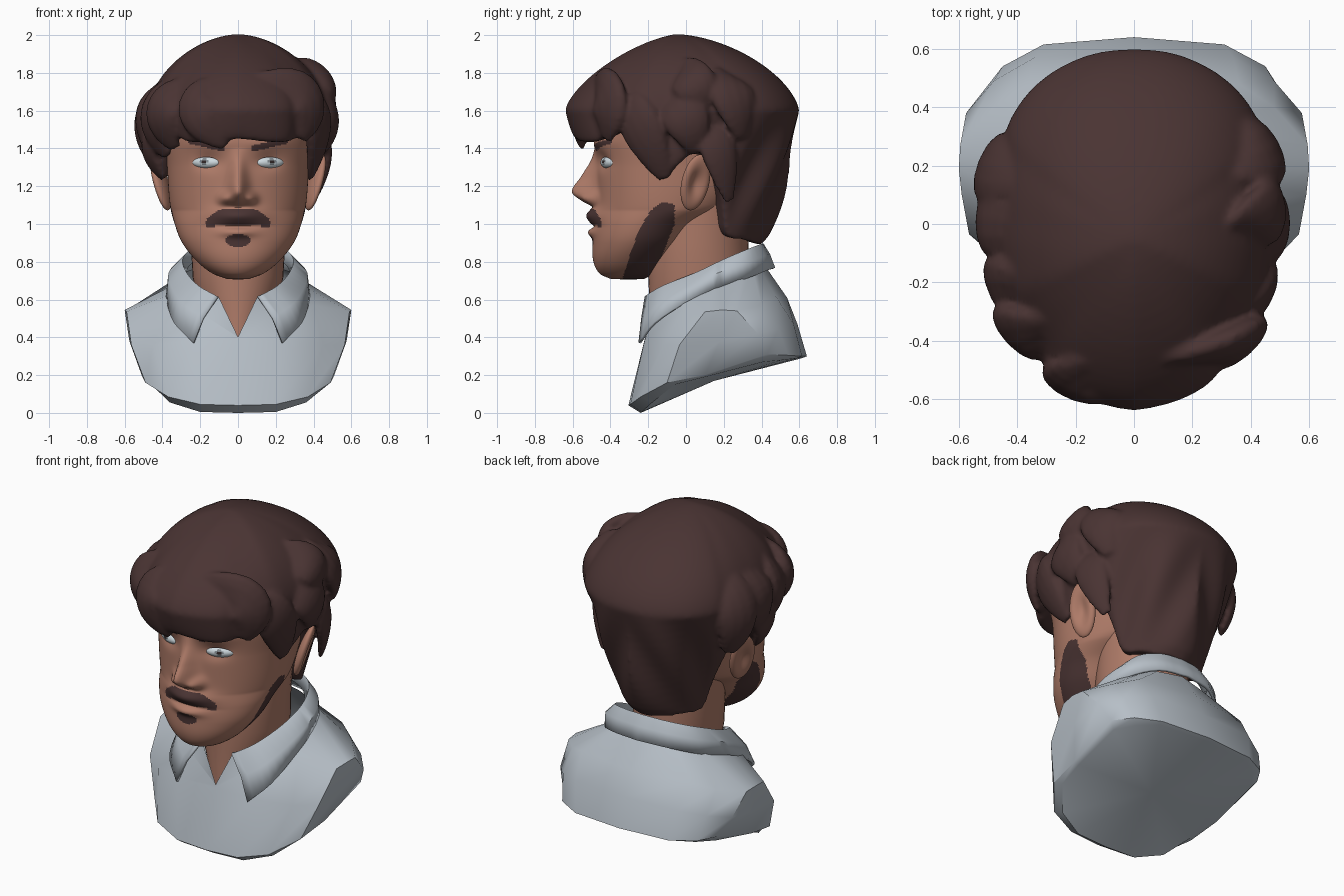
import bpy, bmesh, math
from mathutils import Vector, Matrix

if "Cube" in bpy.data.objects:
    bpy.data.objects.remove(bpy.data.objects["Cube"])

def material(name, *rgb):
    m = bpy.data.materials.new(name)
    m.diffuse_color = (*rgb, 1)
    m.use_nodes = True
    m.node_tree.nodes["Principled BSDF"].inputs["Base Color"].default_value = m.diffuse_color
    return m

SKIN = material("skin", .43, .20, .14)
HAIR = material("dark brown hair", .068, .034, .033)
SHIRT = material("pale grey shirt", .47, .52, .57)
WHITE = material("eye white", .62, .70, .74)
IRIS = material("grey iris", .22, .25, .27)
PUPIL = material("dark pupil", .03, .02, .02)

def finish(name, bm, mats, angle=40, rule=None):
    bmesh.ops.recalc_face_normals(bm, faces=bm.faces)
    for f in bm.faces:
        f.material_index = rule(f.calc_center_median()) if rule else 0
    me = bpy.data.meshes.new(name)
    bm.to_mesh(me)
    bm.free()
    ob = bpy.data.objects.new(name, me)
    bpy.context.collection.objects.link(ob)
    for m in mats:
        me.materials.append(m)
    bpy.ops.object.select_all(action='DESELECT')
    ob.select_set(True)
    bpy.context.view_layer.objects.active = ob
    bpy.ops.object.shade_smooth_by_angle(angle=math.radians(angle))
    return ob

def loft(rings, closed=True, start=None, end=None):
    """Skin a list of equal rings; start/end are optional closing points."""
    bm = bmesh.new()
    vs = [[bm.verts.new(p) for p in r] for r in rings]
    n = len(rings[0])
    pairs = [(i, (i + 1) % n) for i in range(n if closed else n - 1)]
    for a, b in zip(vs, vs[1:]):
        for i, j in pairs:
            bm.faces.new((a[i], a[j], b[j], b[i]))
    for point, ring in ((start, vs[0]), (end, vs[-1])):
        if point:
            c = bm.verts.new(point)
            for i, j in pairs:
                bm.faces.new((c, ring[i], ring[j]))
    return bm

def interp(table, t):
    """Smooth curve through rows of (key, values...)."""
    t = min(max(t, table[0][0]), table[-1][0])
    i = next(k for k in range(len(table) - 1) if t <= table[k + 1][0])
    p, a, b, q = (table[min(max(i + k, 0), len(table) - 1)] for k in (-1, 0, 1, 2))
    h = b[0] - a[0]
    k = (t - a[0]) / h
    out = []
    for c in range(1, len(a)):
        m0 = (b[c] - p[c]) / (b[0] - p[0]) * h
        m1 = (q[c] - a[c]) / (q[0] - a[0]) * h
        out.append(a[c] * (1 + 2 * k) * (1 - k) ** 2 + m0 * k * (1 - k) ** 2
                   + b[c] * k * k * (3 - 2 * k) + m1 * k * k * (k - 1))
    return out

# Shirt body: half rings from front centre to back centre, bottom to neck
torso = [
    [(0, -.24, 0), (.2, -.235, .005), (.36, -.18, .055), (.46, -.06, .15), (.48, .1, .19),
     (.49, .41, .27), (.42, .51, .28), (.31, .59, .29), (0, .615, .29)],
    [(0, -.305, .04), (.2, -.295, .045), (.37, -.24, .085), (.49, -.1, .16), (.51, .1, .2),
     (.52, .43, .31), (.45, .54, .305), (.31, .615, .30), (0, .64, .30)],
    [(0, -.22, .385), (.25, -.22, .38), (.45, -.12, .36), (.565, -.035, .36), (.575, .18, .38),
     (.575, .38, .42), (.48, .49, .445), (.34, .57, .47), (0, .59, .47)],
    [(0, -.215, .40), (.2, -.17, .53), (.4, 0, .57), (.59, .1, .535), (.6, .19, .545),
     (.595, .27, .54), (.48, .4, .57), (.36, .48, .61), (0, .535, .61)],
    [(0, -.213, .402), (.1, -.19, .61), (.2, -.1, .64), (.28, .05, .66), (.3, .17, .70),
     (.27, .3, .75), (.21, .35, .77), (.15, .38, .78), (0, .41, .79)]]
both = lambda h, last: h + [(-x, y, z) for x, y, z in h[-2:last:-1]]
finish("shirt_body", loft([both(r, 0) for r in torso], start=(0, .15, .17)), [SHIRT], 40)

# Folded collar
fold = [(.11, -.215, .61), (.21, -.125, .665), (.275, .05, .735), (.295, .2, .805),
        (.245, .33, .86), (.13, .395, .885), (0, .41, .89)]
hem = [(.235, -.245, .37), (.335, -.165, .475), (.37, .01, .59), (.365, .15, .655),
       (.315, .315, .71), (.18, .43, .755), (0, .465, .765)]
fine = lambda c: [tuple(interp([(k, *p) for k, p in enumerate(c)], j / 4)) for j in range(25)]
fold, hem = fine(fold), fine(hem)
middle = [tuple((Vector(a) + Vector(b)) / 2 + Vector((.1 * a[0], 0, .01))) for a, b in zip(fold, hem)]
inner = [(x * .95, y + .015 * (1 if y < 0 else -1), z - .06 * min(1, k / 4))
         for k, (x, y, z) in enumerate(fold)]
collar = finish("collar", loft([both(r, None) for r in (inner, fold, middle, hem)], closed=False), [SHIRT], 50)
sol = collar.modifiers.new("thickness", 'SOLIDIFY')
sol.thickness, sol.offset = .016, 0

def oval(z, w, yf, yb, n, cmax):
    c = min(cmax, (yf + yb) / 2)
    angles = [2 * math.pi * i / n for i in range(n)]
    return [(w * math.sin(a), c - ((c - yf) if math.cos(a) > 0 else (yb - c)) * math.cos(a), z) for a in angles]

# Neck with the chest in the open shirt
neck = [(.36, .10, -.195, .1), (.5, .16, -.196, .25), (.62, .22, -.195, .33),
        (.72, .24, -.2, .34), (.9, .25, -.2, .33), (1.1, .27, -.15, .34)]
finish("neck", loft([oval(*r, 40, .1) for r in neck]), [SKIN])

# Head: ovals with nose, lips, brow and eye sockets pushed out of the front
head_table = [(.71, .06, -.40, -.22), (.735, .13, -.455, -.17), (.8, .215, -.49, -.1),
              (.9, .295, -.495, 0), (1.0, .335, -.485, .1), (1.1, .36, -.475, .28),
              (1.3, .375, -.475, .42), (1.5, .385, -.48, .45), (1.75, .3, -.4, .4)]
nose_table = [(1.09, 0, .055), (1.12, .07, .06), (1.17, .13, .052), (1.25, .082, .045),
              (1.34, .025, .04), (1.40, 0, .04)]
# Rows of amount, centre x, centre z, width, height
bumps = [(.045, .07, 1.135, .032, .033), (.048, 0, 1.045, .13, .045), (.028, 0, .955, .09, .025),
         (-.015, 0, .987, .11, .01), (.015, .15, 1.43, .12, .04), (-.022, .155, 1.33, .07, .045)]

def sculpt(p):
    x, y, z = p
    if y < -.2:
        amp, width = interp(nose_table, z)
        y -= max(0, amp) * math.exp(-(x / width) ** 2)
        for d, cx, cz, sx, sz in bumps:
            y -= d * math.exp(-((abs(x) - cx) / sx) ** 2 - ((z - cz) / sz) ** 2)
    return (x, y, z)

def hair_on_face(p):
    x, y, z = abs(p.x), p.y, p.z
    beard = (z < min(1.115 - 8 * (y + .11) ** 2, 1.04 + (.8 if y < -.22 else 4) * (y + .22))
             and y < min(-.06, -.14 + .4 * (z - .8)))
    moustache = x < .17 and (.996 if x < .12 else .983) < z < 1.08 - 5 * max(0, x - .06) ** 2
    patch = (x / .065) ** 2 + ((z - .913) / .036) ** 2 < 1
    brow = .07 < x < .27 and abs(z - 1.40 - .2 * (x - .07)) < .016 - .04 * max(0, x - .15)
    return int(beard or (y < -.3 and (moustache or patch or brow)))

levels = [.71 + 1.04 * k / 149 for k in range(150)]
rings = [[sculpt(p) for p in oval(z, *interp(head_table, z), 200, -.12)] for z in levels]
finish("head", loft(rings, start=(0, -.3, .705), end=(0, 0, 1.78)), [SKIN, HAIR], 60, hair_on_face)

def ellipsoid(name, loc, scale, rot, mats, rule=None, dish=False):
    bm = bmesh.new()
    bmesh.ops.create_uvsphere(bm, u_segments=40, v_segments=30, radius=1)
    for v in bm.verts:
        if dish and v.co.x * loc[0] > 0:
            v.co.x *= 1 - 1.1 * math.exp(-(v.co.y ** 2 + v.co.z ** 2) * 3)
        v.co = Vector(v.co[i] * scale[i] for i in range(3))
    finish(name, bm, mats, 50, rule).matrix_world = Matrix.Translation(loc) @ rot

def eye_rule(p):
    r = math.hypot(p.x, p.z - .004)
    return 2 if r < .009 else 1 if r < .02 else 0

# Eyes, dark lash lines and ears on both sides
for side, s in (("left", -1), ("right", 1)):
    turn = Matrix.Rotation(s * math.radians(24), 4, 'Z')
    ellipsoid(side + "_eye", (s * .165, -.404, 1.326), (.084, .038, .034), turn, [WHITE, IRIS, PUPIL], eye_rule)
    ellipsoid(side + "_lash", (s * .165, -.400, 1.331), (.088, .035, .034), turn, [HAIR])
    tilt = Matrix.Rotation(s * .25, 4, 'Y') @ Matrix.Rotation(-.2, 4, 'X') @ Matrix.Rotation(s * .35, 4, 'Z')
    ellipsoid(side + "_ear", (s * .41, .05, 1.22), (.035, .078, .155), tilt, [SKIN], dish=True)

# Hair cap: angle from the front, widest radius, hem height, hem radius, dome power
cap_table = [(0, .64, 1.45, .58, 1.4), (25, .605, 1.43, .565, 1.4), (38, .545, 1.46, .52, 1.5),
             (52, .515, 1.50, .46, 1.6), (62, .50, 1.40, .44, 1.7), (74, .48, 1.26, .41, 1.75),
             (84, .475, 1.31, .42, 1.75), (95, .475, 1.37, .43, 1.75), (108, .49, 1.31, .41, 1.75),
             (120, .52, 1.12, .37, 1.7), (128, .55, .95, .35, 1.7), (145, .585, .92, .37, 1.7),
             (165, .60, .90, .39, 1.7), (180, .60, .89, .40, 1.7)]
N, WIDE, TOP = 120, 1.60, 2.005
columns = []
for i in range(N):
    deg = min(360 * i / N, 360 - 360 * i / N)
    a = 2 * math.pi * i / N
    wide, low, rad, power = interp(cap_table, deg)
    taper = .6 + .5 * math.exp(-((deg - 138) / 22) ** 2)
    col = [(rad - .15, low + .04), (rad - .03, low + .005)]
    for k in range(14):
        t = k / 14
        z = low + (WIDE - low) * t
        fade = math.sin(math.pi * t) * (.5 - .5 * math.cos(a))
        ridge = .02 * fade * math.sin(11 * abs(a - math.pi) + 7 * z)
        col.append((rad + (wide - rad) * t ** taper + ridge, z))
    for k in range(18):
        t = math.pi / 2 * k / 18
        col.append((wide * math.cos(t) ** (2 / power), WIDE + (TOP - WIDE) * math.sin(t) ** (2 / power)))
    columns.append([(r * math.sin(a), -r * math.cos(a) - .05 * max(0, z - WIDE) / .4, z) for r, z in col])
cap = finish("hair", loft(list(zip(*columns)), start=(0, 0, 1.5), end=(0, -.05, TOP)), [HAIR], 60)

def lock(a, b, c, r):
    """Tapered curl of hair along a bent path, flattened toward the head."""
    a, b, c = Vector(a), Vector(b), Vector(c)
    rings = []
    for t in (k / 12 for k in range(13)):
        p = a * (1 - t) ** 2 + b * 2 * t * (1 - t) + c * t * t
        d = ((b - a) * (1 - t) + (c - b) * t).normalized()
        out = Vector((p.x, p.y, 0))
        out = (out - d * out.dot(d)).normalized()
        w = r * (.25 + .95 * math.sin(math.pi * (.12 + .86 * t)) ** .8)
        rings.append([p + out * (w * .5 * math.cos(q)) + d.cross(out) * (w * 1.2 * math.sin(q))
                      for q in (2 * math.pi * j / 12 for j in range(12))])
    return finish("curl", loft(rings, start=a, end=c), [HAIR], 60)

# Curls round the sides and the fringe, melted into the cap
locks = [
    ((.28, -.02, 1.80), (.56, .04, 1.80), (.44, .10, 1.58), .085),
    ((.36, -.08, 1.70), (.56, .0, 1.60), (.44, .06, 1.38), .09),
    ((.36, -.30, 1.66), (.48, -.26, 1.55), (.38, -.11, 1.24), .085),
    ((.32, .20, 1.78), (.51, .25, 1.72), (.42, .30, 1.46), .09),
    ((.10, -.46, 1.72), (.46, -.38, 1.72), (.33, -.42, 1.45), .10),
    ((.40, .12, 1.52), (.50, .17, 1.45), (.39, .23, 1.12), .07),
    ((-.30, -.22, 1.72), (-.55, -.22, 1.62), (-.37, -.25, 1.36), .09),
    ((-.28, -.34, 1.72), (-.49, -.40, 1.62), (-.33, -.36, 1.40), .085),
    ((-.34, .0, 1.74), (-.57, .05, 1.64), (-.46, -.04, 1.37), .09),
    ((-.36, .16, 1.74), (-.56, .20, 1.58), (-.44, .22, 1.32), .09),
    ((-.42, -.08, 1.52), (-.52, -.09, 1.42), (-.39, -.11, 1.24), .075),
    ((-.12, -.46, 1.72), (-.30, -.60, 1.62), (-.06, -.55, 1.42), .09)]
for ob in [lock(*l) for l in locks] + [cap]:
    ob.select_set(True)
bpy.context.view_layer.objects.active = cap
bpy.ops.object.select_all(action='SELECT')
for ob in bpy.data.objects:
    ob.select_set(ob == cap or ob.name.startswith("curl"))
bpy.ops.object.join()
cap.modifiers.clear()
remesh = cap.modifiers.new("melt", 'REMESH')
remesh.mode, remesh.voxel_size, remesh.use_smooth_shade = 'VOXEL', .014, True
soften = cap.modifiers.new("soften", 'SMOOTH')
soften.factor, soften.iterations = .5, 4
